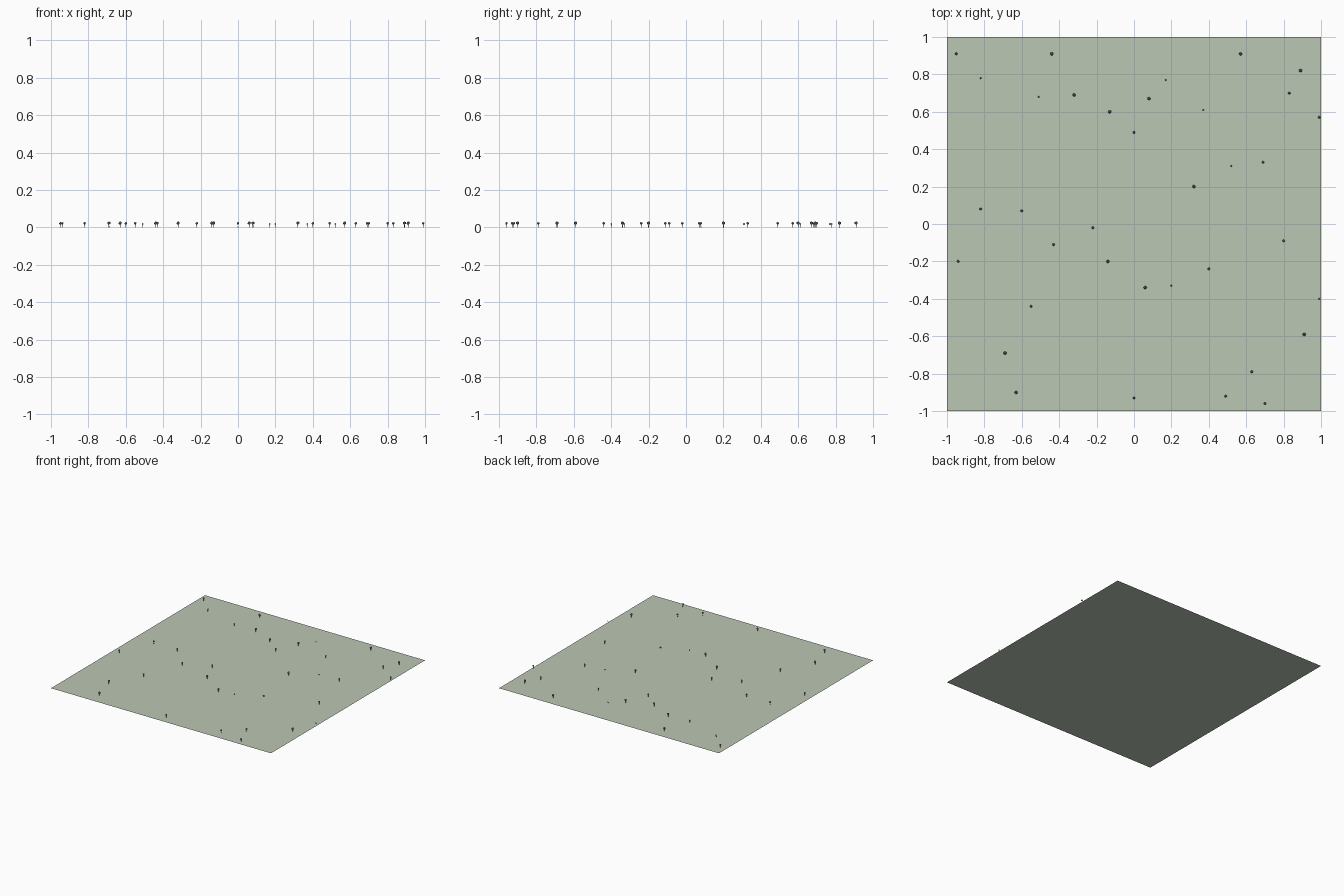
import bpy
import bmesh
from mathutils import Matrix

default_cube = bpy.data.objects.get("Cube")
if default_cube:
    bpy.data.objects.remove(default_cube, do_unlink=True)


def make_material(name, colour):
    material = bpy.data.materials.new(name)
    material.use_nodes = True
    material.diffuse_color = (*colour, 1)
    shader = next(n for n in material.node_tree.nodes if n.type == 'BSDF_PRINCIPLED')
    shader.inputs["Base Color"].default_value = (*colour, 1)
    return material


def make_object(name, bm, materials):
    mesh = bpy.data.meshes.new(name)
    bm.to_mesh(mesh)
    bm.free()
    for material in materials:
        mesh.materials.append(material)
    item = bpy.data.objects.new(name, mesh)
    bpy.context.collection.objects.link(item)
    return item


grass = make_material("pale sage grass", (.50, .57, .46))
foliage = make_material("muted green foliage", (.20, .27, .19))
bark = make_material("dark brown bark", (.10, .08, .06))

# Flat square lawn
lawn = bmesh.new()
bmesh.ops.create_grid(lawn, x_segments=1, y_segments=1, size=1)
make_object("lawn", lawn, [grass])


# Tree with a thin trunk and a low-poly ball crown
def make_tree(name, x, y, crown_radius, crown_height):
    bm = bmesh.new()
    trunk_height = crown_height - crown_radius * .5
    trunk_radius = crown_radius * .22
    bmesh.ops.create_cone(bm, cap_ends=True, segments=6,
                          radius1=trunk_radius, radius2=trunk_radius * .8,
                          depth=trunk_height,
                          matrix=Matrix.Translation((0, 0, trunk_height / 2)))
    trunk_faces = set(bm.faces)
    bmesh.ops.create_icosphere(bm, subdivisions=1, radius=crown_radius,
                               matrix=Matrix.Translation((0, 0, crown_height)))
    for face in bm.faces:
        face.material_index = 0 if face in trunk_faces else 1
    tree = make_object(name, bm, [bark, foliage])
    tree.location = (x, y, 0)


# Crown radius and crown centre height for each kind of tree
sizes = {
    "large": (.0095, .0235),
    "medium": (.0075, .022),
    "small": (.005, .0185),
}

# Planting positions, grouped by kind
planting = {
    "large": [
        (-.32, .69), (-.13, .6), (.57, .91), (.89, .82), (-.14, -.2),
        (.06, -.34), (.91, -.59), (-.69, -.69), (-.63, -.9), (-.44, .91),
        (.08, .67), (.32, .2),
    ],
    "medium": [
        (-.95, .91), (0, .49), (.69, .33), (-.6, .07), (-.94, -.2),
        (.4, -.24), (-.55, -.44), (0, -.93), (.49, -.92), (.63, -.79),
        (.7, -.96), (-.82, .08), (-.43, -.11), (-.22, -.02), (.83, .7),
        (.8, -.09), (.99, .57),
    ],
    "small": [
        (-.82, .78), (-.51, .68), (.17, .77), (.37, .61), (.52, .31),
        (.2, -.33), (.99, -.4),
    ],
}

for kind, spots in planting.items():
    for number, (x, y) in enumerate(spots, start=1):
        make_tree(f"{kind}_tree_{number}", x, y, *sizes[kind])
